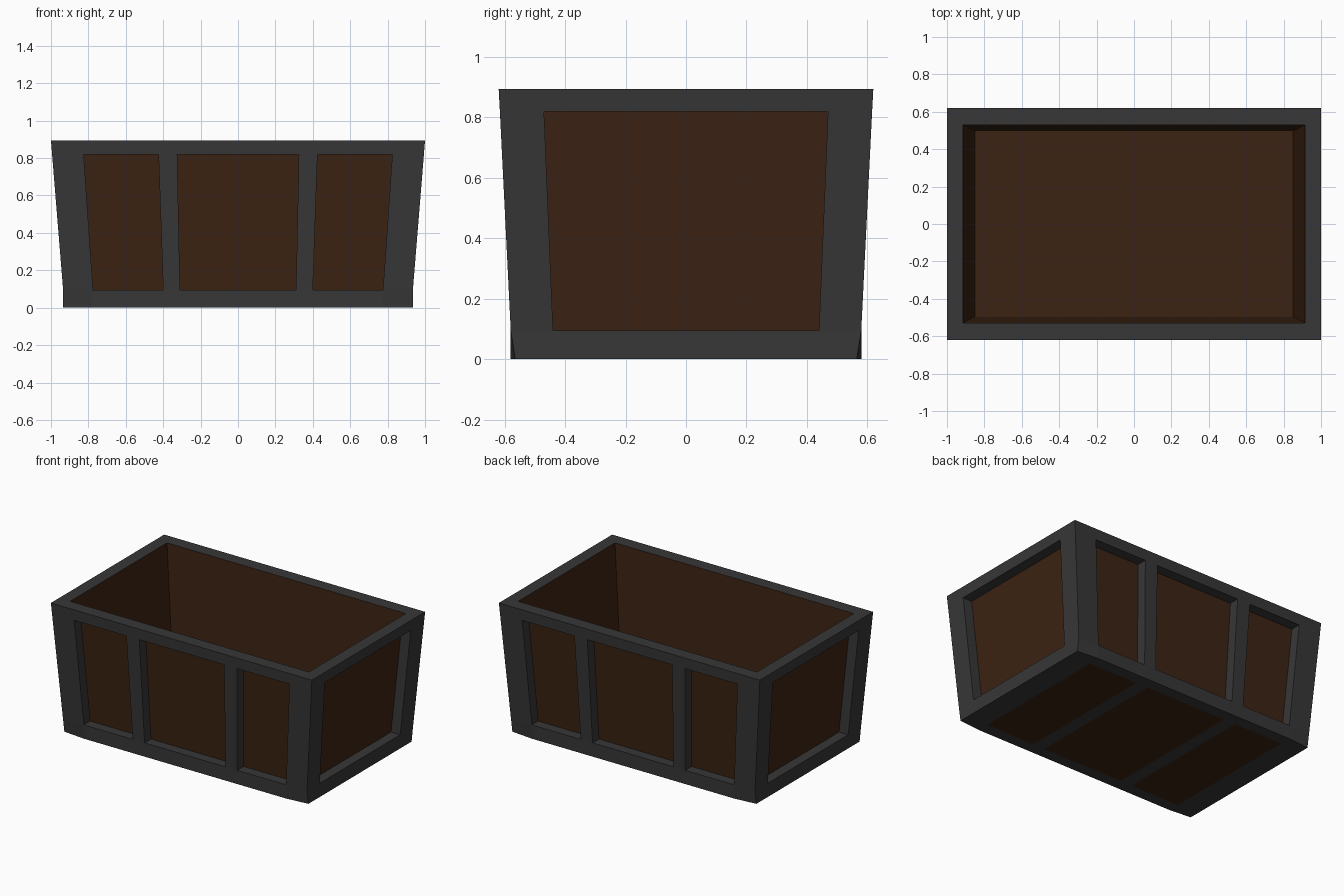
import bpy, bmesh
from mathutils import Vector

if "Cube" in bpy.data.objects:
    bpy.data.objects.remove(bpy.data.objects["Cube"])

H = 0.895
DEPTH = 0.07                       # how far the side panels sit behind the frame
ROWS = [0, 0.095, 0.82, H]         # heights of the rails
XO = [0.935, 0.935, 0.994, 1.0]    # outer half length at each row
YO = [0.58, 0.58, 0.616, 0.62]     # outer half width at each row
CUT = 0.565                        # half width at the pinched bottom corners


def material(name, rgb):
    m = bpy.data.materials.new(name)
    m.diffuse_color = (*rgb, 1)
    m.use_nodes = True
    m.node_tree.nodes["Principled BSDF"].inputs["Base Color"].default_value = m.diffuse_color
    return m


def finish(bm, name, mat, recalc=True):
    bmesh.ops.remove_doubles(bm, verts=bm.verts, dist=1e-5)
    if recalc:
        bmesh.ops.recalc_face_normals(bm, faces=bm.faces)
    me = bpy.data.meshes.new(name)
    bm.to_mesh(me)
    bm.free()
    me.materials.append(mat)
    ob = bpy.data.objects.new(name, me)
    bpy.context.collection.objects.link(ob)


def face(bm, pts, facing=None):
    f = bm.faces.new([bm.verts.new(p) for p in pts])
    if facing:
        f.normal_update()
        if f.normal.dot(Vector(facing)) < 0:
            f.normal_flip()


def lattice(grid, holes, inward, depth):
    """Grid of frame quads; hole cells get reveal walls and a wooden panel."""
    shift = Vector(inward) * depth
    outward = -Vector(inward)
    for r in range(len(grid) - 1):
        for c in range(len(grid[0]) - 1):
            q = [Vector(p) for p in (grid[r][c], grid[r][c + 1],
                                     grid[r + 1][c + 1], grid[r + 1][c])]
            if (r, c) not in holes:
                face(frame, q, outward)
                continue
            mid = sum(q, Vector()) / 4
            if depth:
                for i in range(4):
                    a, b = q[i], q[(i + 1) % 4]
                    face(frame, [a, b, b + shift, a + shift], mid - (a + b) / 2)
            face(panels, [p + shift for p in q], outward)


def mirrored(vals):
    return [-v for v in vals] + vals[::-1]


def ring(x, y, z):
    return [Vector(p) for p in ((-x, -y, z), (x, -y, z), (x, y, z), (-x, y, z))]


def skin(bm, a, b, facing):
    for i in range(4):
        j = (i + 1) % 4
        mid = (a[i] + a[j]) / 2
        face(bm, [a[i], a[j], b[j], b[i]], facing or (-mid.x, -mid.y, 0))


grey = material("dark_metal", (0.038, 0.038, 0.038))
brown = material("dark_wood", (0.045, 0.0165, 0.0065))
frame, panels, lining = bmesh.new(), bmesh.new(), bmesh.new()

# side walls: posts and rails around recessed panels
long_cols = [mirrored(v) for v in ([0.935, 0.775, 0.40, 0.31], [0.935, 0.775, 0.40, 0.31],
                                   [0.994, 0.825, 0.425, 0.325], [1.0, 0.83, 0.428, 0.328])]
end_cols = [mirrored(v) for v in ([CUT, 0.44], [0.58, 0.44], [0.616, 0.47], [0.62, 0.473])]
for s in (-1, 1):
    # long side, with the bottom corners pinched in
    grid = [[(x, s * (CUT if r == 0 and i in (0, 7) else YO[r]), z)
             for i, x in enumerate(long_cols[r])] for r, z in enumerate(ROWS)]
    lattice(grid, {(1, 1), (1, 3), (1, 5)}, (0, -s, 0), DEPTH)
    # short end
    grid = [[(s * XO[r], y, z) for y in end_cols[r]] for r, z in enumerate(ROWS)]
    lattice(grid, {(1, 1)}, (-s, 0, 0), DEPTH)

# underside with flush panels
grid = [[(x, CUT * (1 if y > 0 else -1) if abs(y) > 0.55 and i in (0, 7) else y, 0)
         for i, x in enumerate(long_cols[0])] for y in (-0.58, -0.5, 0.5, 0.58)]
lattice(grid, {(1, 1), (1, 3), (1, 5)}, (0, 0, 1), 0)

# top rim
top_in = ring(0.915, 0.53, H)
skin(frame, ring(1.0, 0.62, H), top_in, (0, 0, 1))

# wooden lining of the open inside
floor = ring(0.85, 0.497, 0.085)
skin(lining, top_in, floor, None)
face(lining, floor, (0, 0, 1))

finish(frame, "frame", grey, False)
finish(panels, "outer_panels", brown, False)
finish(lining, "inner_lining", brown, False)
